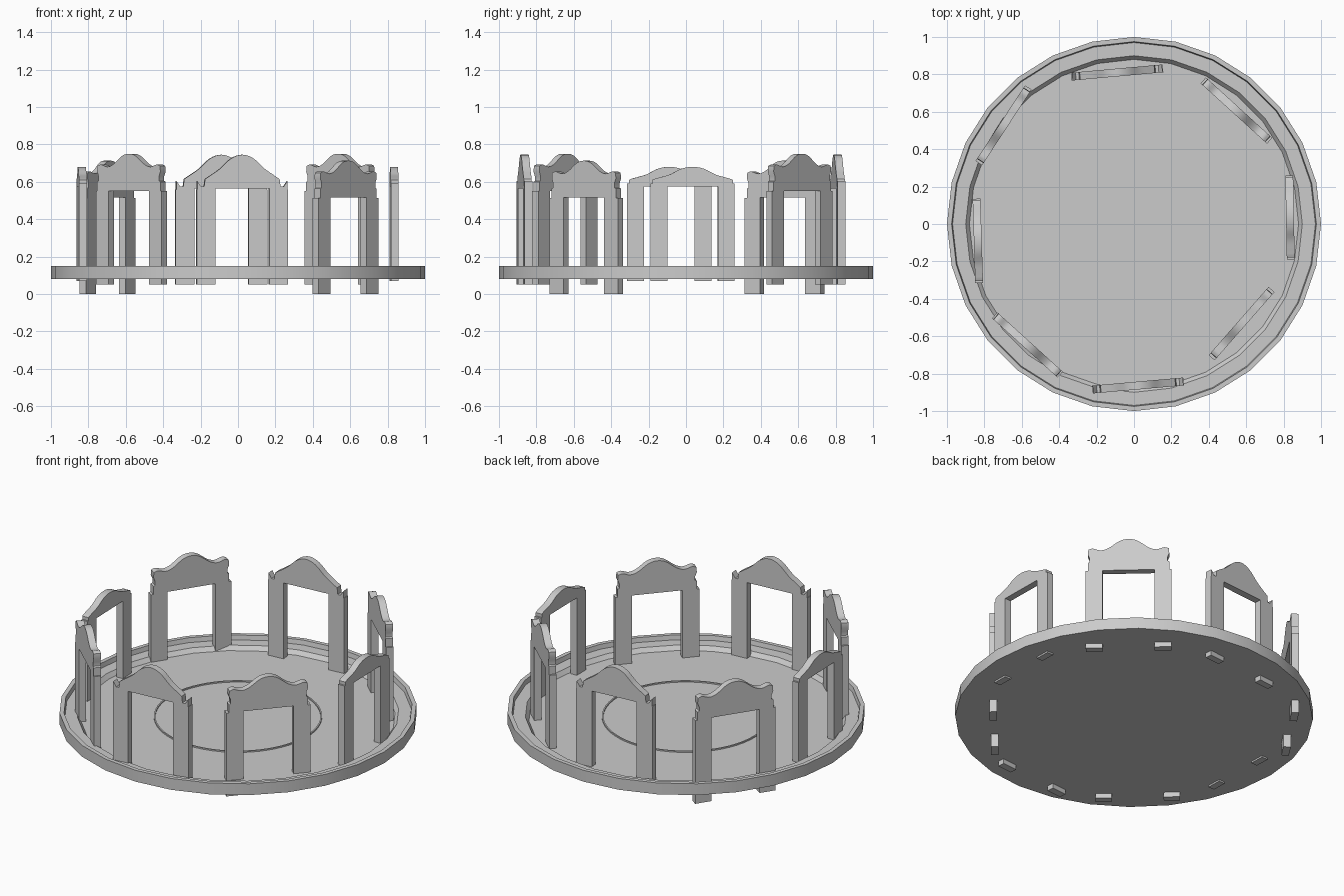
import bpy, bmesh, math
from mathutils import Matrix, Vector

if "Cube" in bpy.data.objects:
    bpy.data.objects.remove(bpy.data.objects["Cube"])


def finish(name, bm):
    bmesh.ops.recalc_face_normals(bm, faces=bm.faces)
    me = bpy.data.meshes.new(name)
    bm.to_mesh(me)
    bm.free()
    ob = bpy.data.objects.new(name, me)
    bpy.context.collection.objects.link(ob)
    bpy.ops.object.select_all(action='DESELECT')
    ob.select_set(True)
    bpy.context.view_layer.objects.active = ob
    bpy.ops.object.shade_smooth_by_angle(angle=math.radians(30))
    return ob


def lathe(name, profile, sides, closed=False):
    """Revolve (radius, z) points; open profiles get flat end caps."""
    bm = bmesh.new()
    rings = [[bm.verts.new((r * math.cos(math.tau * i / sides),
                            r * math.sin(math.tau * i / sides), z))
              for i in range(sides)] for r, z in profile]
    pairs = list(zip(rings, rings[1:]))
    if closed:
        pairs.append((rings[-1], rings[0]))
    else:
        bm.faces.new(rings[0])
        bm.faces.new(rings[-1])
    for a, b in pairs:
        for i in range(sides):
            j = (i + 1) % sides
            bm.faces.new((a[i], a[j], b[j], b[i]))
    return finish(name, bm)


def spline(points, steps=4):
    """Smooth curve through the crest points."""
    p = [Vector(q) for q in points]
    p = [Vector((-p[1].x, p[1].y))] + p + [2 * p[-1] - p[-2]]
    out = []
    for a, b, c, d in zip(p, p[1:], p[2:], p[3:]):
        for k in range(steps):
            t = k / steps
            out.append(0.5 * (2 * b + (c - a) * t + (2 * a - 5 * b + 4 * c - d) * t * t
                              + (3 * b - a - 3 * c + d) * t ** 3))
    return [(v.x, v.y) for v in out] + [tuple(points[-1])]


def arch(name, style, end_a, end_b, thick=0.042):
    """Door-shaped panel standing between two plan points."""
    crest, side, inner, lintel, foot = style
    a, b = Vector(end_a), Vector(end_b)
    half = (b - a).length / 2
    right = spline(crest) + side + [(half, side[-1][1]), (half, foot),
                                    (inner, foot), (inner, lintel)]
    outline = right + [(-x, z) for x, z in reversed(right[1:])]
    bm = bmesh.new()
    face = bm.faces.new([bm.verts.new((x, -thick / 2, z)) for x, z in outline])
    new = bmesh.ops.extrude_face_region(bm, geom=[face])['geom']
    bmesh.ops.translate(bm, vec=(0, thick, 0),
                        verts=[v for v in new if isinstance(v, bmesh.types.BMVert)])
    mid, d = (a + b) / 2, b - a
    bm.transform(Matrix.Translation((mid.x, mid.y, 0)) @
                 Matrix.Rotation(math.atan2(d.y, d.x), 4, 'Z'))
    return finish(name, bm)


# Round tray with a stepped rim, and a thin ring on its floor
lathe("base_tray", [(0.3, 0.08), (1, 0.08), (1, 0.15), (0.975, 0.15), (0.97, 0.122),
                    (0.9, 0.122), (0.88, 0.097), (0.3, 0.097)], 28)
lathe("floor_ring", [(0.47, 0.092), (0.47, 0.105), (0.462, 0.105), (0.462, 0.092)],
      64, closed=True)

# Arch styles: crest curve, side step, half opening, lintel height, foot height
pointed = ([(0, 0.745), (0.06, 0.725), (0.12, 0.67), (0.17, 0.635), (0.2, 0.615)],
           [(0.205, 0.575), (0.222, 0.575), (0.242, 0.605), (0.242, 0.56)],
           0.145, 0.565, 0.05)
eared = ([(0, 0.75), (0.05, 0.738), (0.11, 0.695), (0.155, 0.68), (0.2, 0.692), (0.225, 0.685)],
         [(0.228, 0.655), (0.218, 0.63), (0.218, 0.605), (0.228, 0.6), (0.228, 0.55)],
         0.145, 0.55, 0.05)
low_eared = ([(x, z - 0.037) for x, z in eared[0]],
             [(x, z - 0.037) for x, z in eared[1]], 0.145, 0.515, 0.005)
plain = ([(0, 0.68), (0.06, 0.67), (0.12, 0.64), (0.17, 0.625), (0.2, 0.617)],
         [(0.215, 0.61), (0.215, 0.59)],
         0.135, 0.575, 0.07)

# Eight arches around the tray
arch("back_arch", pointed, (-0.335, 0.788), (0.155, 0.832))
arch("back_right_arch", eared, (0.37, 0.768), (0.725, 0.445))
arch("right_arch", plain, (0.83, 0.26), (0.838, -0.19))
low_eared = low_eared[:4] + (0.0,)
arch("front_right_arch", low_eared, (0.735, -0.35), (0.415, -0.715))
arch("front_arch", pointed, (0.265, -0.842), (-0.222, -0.885))
arch("front_left_arch", eared, (-0.745, -0.488), (-0.395, -0.805))
arch("left_arch", plain, (-0.842, 0.135), (-0.828, -0.315))
arch("back_left_arch", low_eared, (-0.83, 0.325), (-0.565, 0.73))
